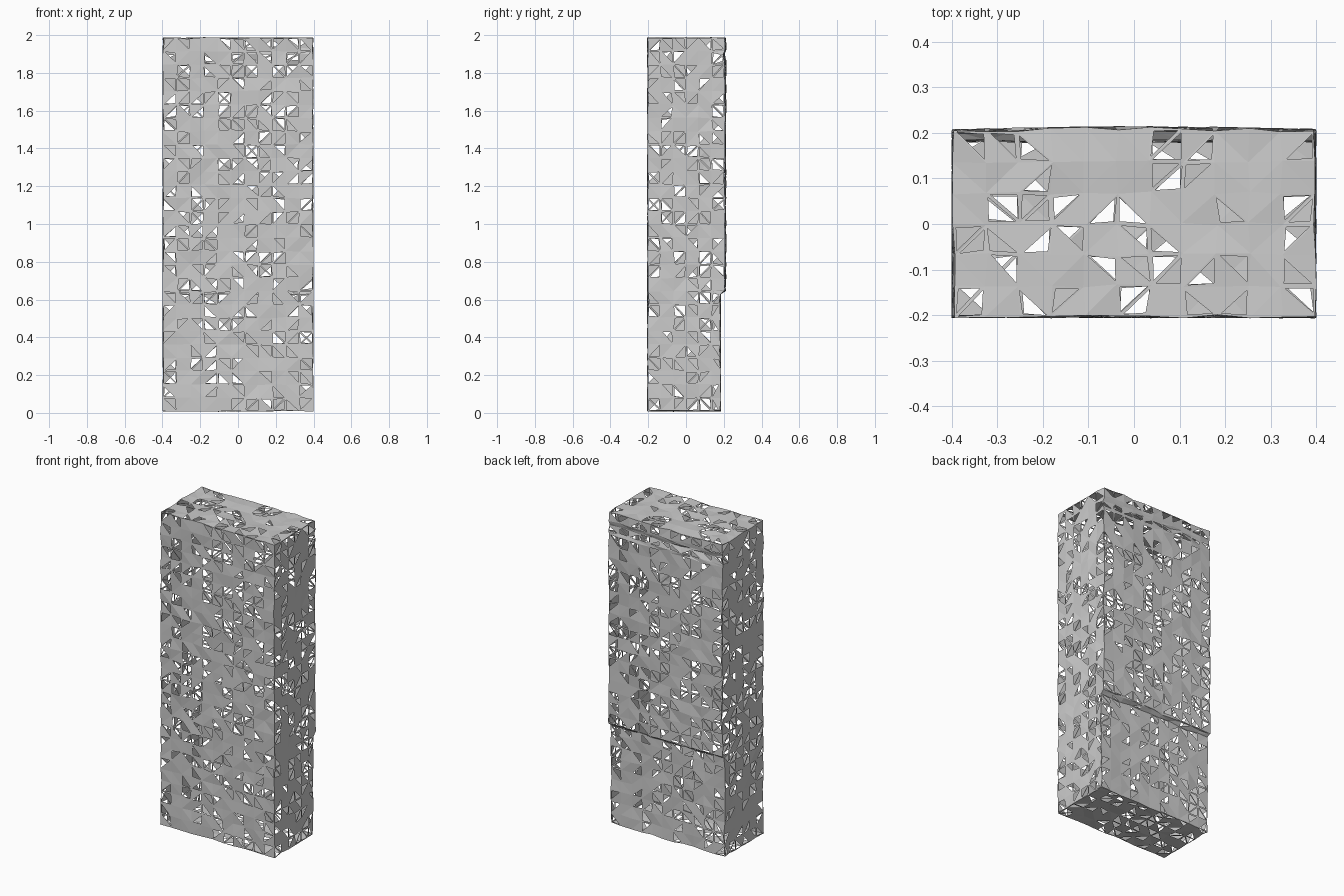
import bpy, bmesh, random
from mathutils import Vector

random.seed(4)
old = bpy.data.objects.get("Cube")
if old:
    bpy.data.objects.remove(old, do_unlink=True)

grey = bpy.data.materials.new("plain_grey")
grey.use_nodes = True
colour = (0.6, 0.6, 0.6, 1)
grey.diffuse_color = colour
grey.node_tree.nodes["Principled BSDF"].inputs["Base Color"].default_value = colour

HALF_WIDTH = 0.397
CELL = 0.07


def slice_grid(bm, axis, low, high, step):
    """Cut the shell into even rows across one axis."""
    count = round((high - low) / step)
    normal = Vector((0, 0, 0))
    normal[axis] = 1
    for i in range(1, count):
        at = Vector((0, 0, 0))
        at[axis] = low + (high - low) * i / count
        bmesh.ops.bisect_plane(bm, geom=bm.verts[:] + bm.edges[:] + bm.faces[:],
                               plane_co=at, plane_no=normal, dist=0.003)


# Side profile: flat front, stepped back and a shallow ledge under the top
profile = [(-0.203, 0.01), (0.182, 0.01), (0.182, 0.63), (0.205, 0.65),
           (0.205, 1.86), (0.197, 1.9), (0.205, 1.93), (0.203, 1.985),
           (-0.203, 1.985)]
bm = bmesh.new()
side = bm.faces.new([bm.verts.new((-HALF_WIDTH, y, z)) for y, z in profile])
swept = bmesh.ops.extrude_face_region(bm, geom=[side], use_keep_orig=True)
moved = [v for v in swept["geom"] if isinstance(v, bmesh.types.BMVert)]
bmesh.ops.translate(bm, verts=moved, vec=(2 * HALF_WIDTH, 0, 0))
bmesh.ops.recalc_face_normals(bm, faces=bm.faces[:])

# Rows and columns of the rough shell
slice_grid(bm, 0, -HALF_WIDTH, HALF_WIDTH, CELL)
slice_grid(bm, 1, -0.203, 0.203, CELL)
slice_grid(bm, 2, 0.01, 1.985, CELL)

# Uneven surface, with the upper back bowed slightly outward
for v in bm.verts:
    if v.co.y > 0.19 and v.co.z > 0.64:
        v.co.y += 0.006 * (1 - (v.co.x / HALF_WIDTH) ** 2)
    v.co += Vector([random.uniform(-0.004, 0.004) for _ in range(3)])
    v.co.z = max(v.co.z, 0.0)
bmesh.ops.triangulate(bm, faces=bm.faces[:])

# Small gaps scattered over the shell
picked = [f for f in bm.faces if f.calc_area() > 0.001 and random.random() < 0.4]
for f in picked:
    bmesh.ops.inset_individual(bm, faces=[f], thickness=random.uniform(0.008, 0.012))
bmesh.ops.delete(bm, geom=picked, context="FACES")

mesh = bpy.data.meshes.new("rough_cabinet_shell")
bm.to_mesh(mesh)
bm.free()
mesh.materials.append(grey)
shell = bpy.data.objects.new("rough_cabinet_shell", mesh)
bpy.context.collection.objects.link(shell)
